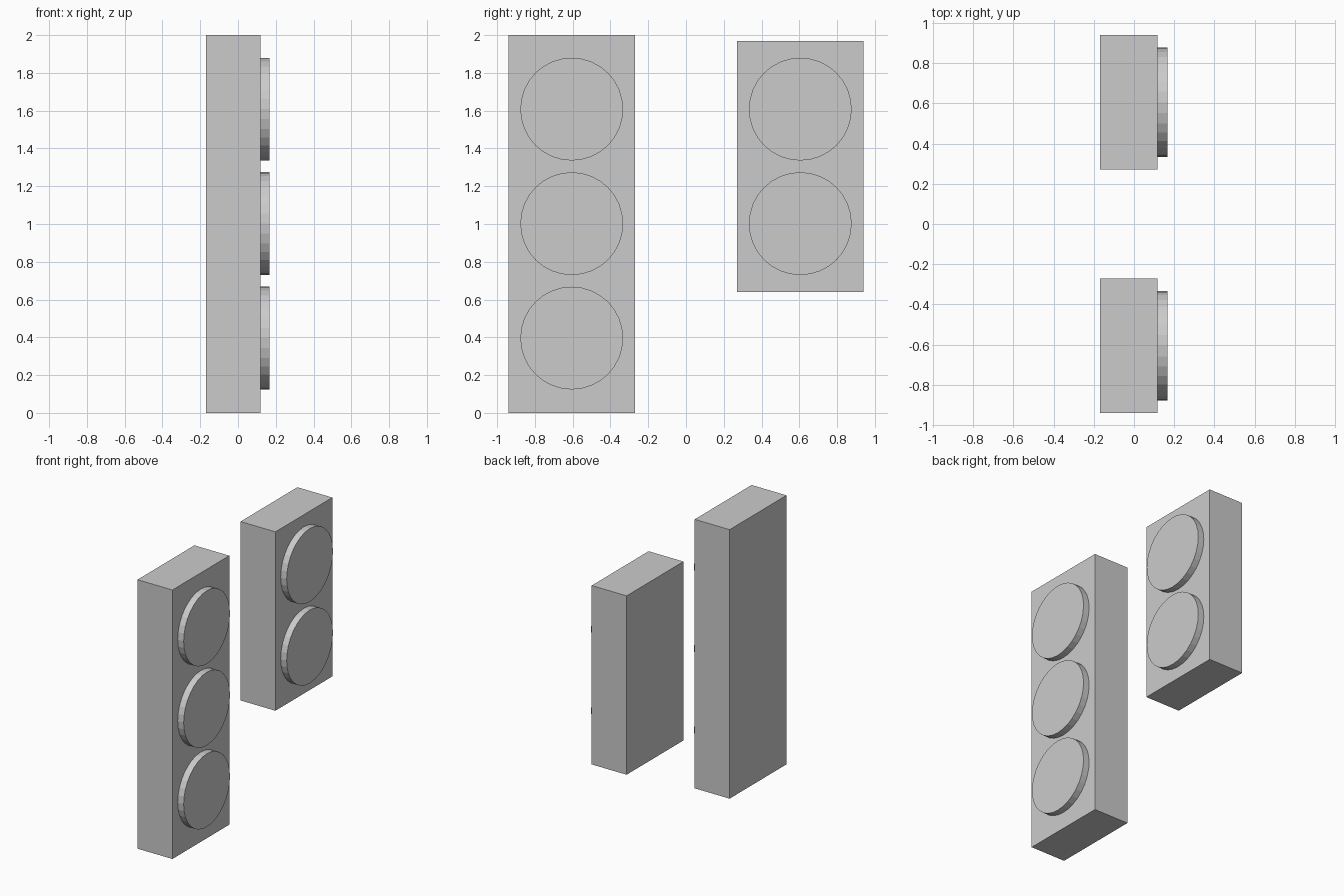
import bpy
from math import pi

if "Cube" in bpy.data.objects:
    bpy.data.objects.remove(bpy.data.objects["Cube"])

BACK, FACE, FRONT = -0.169, 0.118, 0.167   # x planes: housing back, housing face, lens front
RADIUS, Y = 0.272, 0.605


def housing(name, y, z0, z1):
    bpy.ops.mesh.primitive_cube_add(size=1, location=((BACK + FACE) / 2, y, (z0 + z1) / 2))
    box = bpy.context.object
    box.name = name
    box.scale = (FACE - BACK, 0.668, z1 - z0)
    bpy.ops.object.transform_apply(location=False, rotation=False, scale=True)


def lens(name, y, z):
    # Disc standing on the housing face, sunk in slightly
    start = FACE - 0.005
    bpy.ops.mesh.primitive_cylinder_add(vertices=32, radius=RADIUS, depth=FRONT - start,
                                        location=((start + FRONT) / 2, y, z),
                                        rotation=(0, pi / 2, 0))
    bpy.context.object.name = name


# Tall three-lamp housing and short two-lamp housing
housing("tall_housing", -Y, 0, 2)
housing("short_housing", Y, 0.64, 1.97)

# Round lenses
for i, z in enumerate((1.608, 1.002, 0.396)):
    lens(f"tall_lens_{i + 1}", -Y, z)
    if i < 2:
        lens(f"short_lens_{i + 1}", Y, z)
